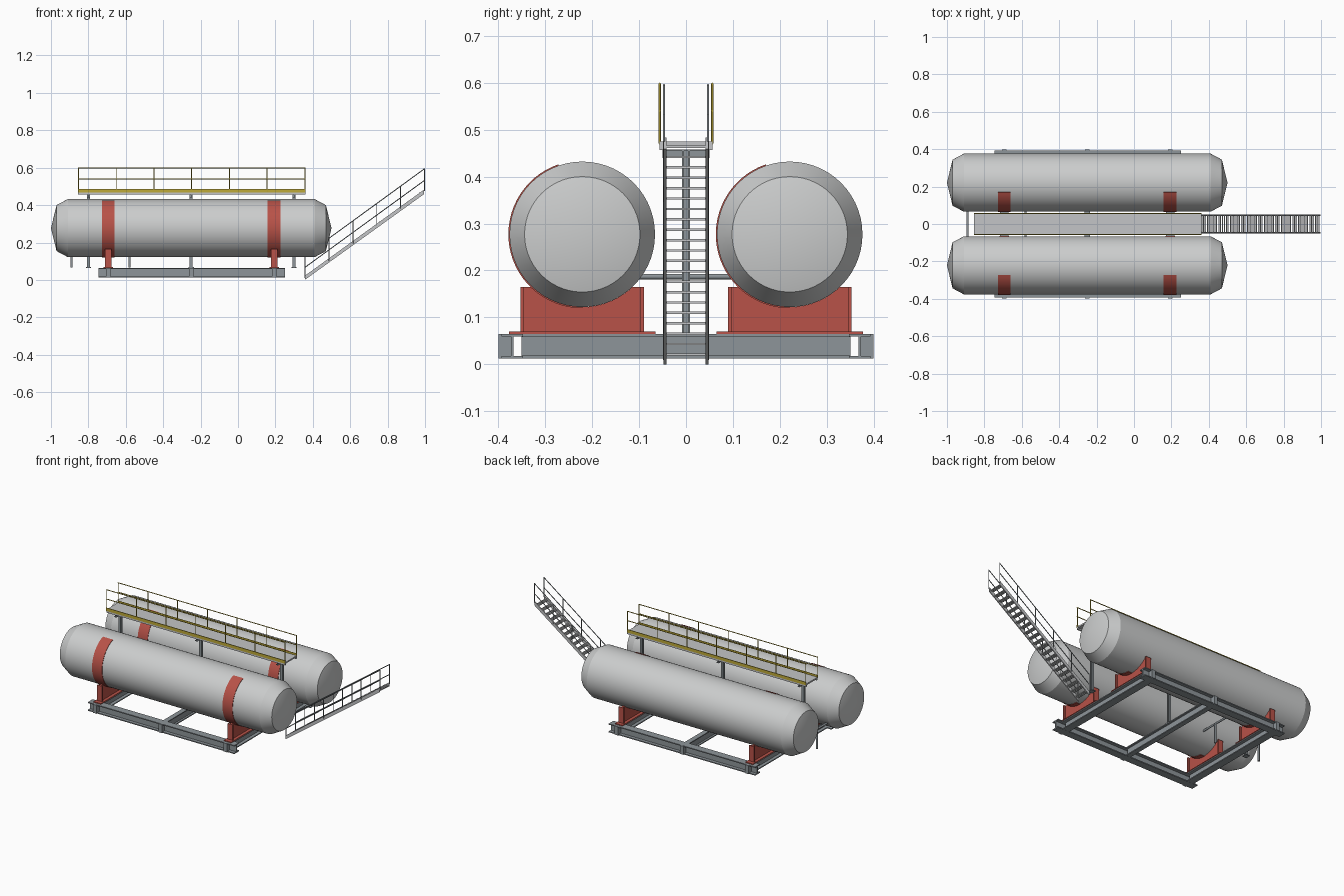
import bpy, bmesh, math
from mathutils import Vector, Matrix

if "Cube" in bpy.data.objects:
    bpy.data.objects.remove(bpy.data.objects["Cube"])


def material(name, rgb):
    m = bpy.data.materials.new(name)
    m.diffuse_color = (*rgb, 1)
    m.use_nodes = True
    m.node_tree.nodes["Principled BSDF"].inputs["Base Color"].default_value = m.diffuse_color
    return m


TANK = material("tank pale grey", (0.60, 0.61, 0.61))
STEEL = material("beam steel grey", (0.27, 0.30, 0.32))
PALE = material("galvanised grey", (0.55, 0.56, 0.57))
RED = material("saddle red", (0.48, 0.085, 0.065))
YELLOW = material("safety yellow", (0.52, 0.40, 0.04))

TANK_Y, TANK_Z, TANK_R = 0.221, 0.277, 0.155
SADDLE_X = (-0.693, 0.193)


def finish(bm, name, mat, smooth=None):
    bmesh.ops.recalc_face_normals(bm, faces=bm.faces)
    me = bpy.data.meshes.new(name)
    bm.to_mesh(me)
    bm.free()
    me.materials.append(mat)
    ob = bpy.data.objects.new(name, me)
    bpy.context.collection.objects.link(ob)
    if smooth:
        bpy.ops.object.select_all(action='DESELECT')
        ob.select_set(True)
        bpy.context.view_layer.objects.active = ob
        bpy.ops.object.shade_smooth_by_angle(angle=math.radians(smooth))
    return ob


def box(bm, x0, x1, y0, y1, z0, z1):
    m = Matrix.Translation(((x0 + x1) / 2, (y0 + y1) / 2, (z0 + z1) / 2))
    bmesh.ops.create_cube(bm, size=1, matrix=m @ Matrix.Diagonal((x1 - x0, y1 - y0, z1 - z0, 1)))


def rod(bm, a, b, r, sides=8):
    a, b = Vector(a), Vector(b)
    d = b - a
    m = Matrix.Translation((a + b) / 2) @ d.to_track_quat('Z', 'Y').to_matrix().to_4x4()
    bmesh.ops.create_cone(bm, cap_ends=True, segments=sides, radius1=r, radius2=r,
                          depth=d.length, matrix=m)


def extrude(bm, pts, d):
    """Close a planar outline and sweep it along d."""
    d = Vector(d)
    a = [bm.verts.new(p) for p in pts]
    b = [bm.verts.new(Vector(p) + d) for p in pts]
    bm.faces.new(a)
    bm.faces.new(b[::-1])
    for i in range(len(a)):
        j = (i + 1) % len(a)
        bm.faces.new((a[i], b[i], b[j], a[j]))


def i_beam(bm, along, start, end, centre, width, z0, z1, t=0.006):
    for w, lo, hi in ((width, z0, z0 + t), (t, z0 + t, z1 - t), (width, z1 - t, z1)):
        c0, c1 = centre - w / 2, centre + w / 2
        if along == 'x':
            box(bm, start, end, c0, c1, lo, hi)
        else:
            box(bm, c0, c1, start, end, lo, hi)


# Tanks: turned profile with bevelled shoulders and shallow cone ends
profile = ((-1.0, 0), (-0.97, 0.123), (-0.91, TANK_R), (0.41, TANK_R), (0.47, 0.123), (0.5, 0))
for side, label in ((-1, "front"), (1, "rear")):
    bm = bmesh.new()
    vs = [bm.verts.new((x, 0, r)) for x, r in profile]
    es = [bm.edges.new(p) for p in zip(vs, vs[1:])]
    bmesh.ops.spin(bm, geom=vs + es, cent=(0, 0, 0), axis=(1, 0, 0), angle=2 * math.pi, steps=56)
    bmesh.ops.remove_doubles(bm, verts=bm.verts, dist=1e-4)
    bmesh.ops.translate(bm, verts=bm.verts, vec=(0, side * TANK_Y, TANK_Z))
    finish(bm, label + "_tank", TANK, 25)

    # Wrap plates on the front half of each tank
    bm = bmesh.new()
    for sx in SADDLE_X:
        angles = [math.radians(19 + 161 * i / 30) for i in range(31)]
        ring = [(a, TANK_R + 0.0025) for a in angles] + [(a, TANK_R - 0.003) for a in angles[::-1]]
        extrude(bm, [(sx - 0.034, side * TANK_Y - r * math.sin(a), TANK_Z + r * math.cos(a))
                     for a, r in ring], (0.068, 0, 0))
    finish(bm, label + "_wrap_plates", RED, 25)

    # Saddles: cradle web, end flanges, base plate
    bm = bmesh.new()
    half, top, bottom = 0.132, 0.165, 0.070
    reach = math.acos((TANK_Z - top) / TANK_R)
    arc = [reach - 2 * reach * i / 20 for i in range(21)]
    for sx in SADDLE_X:
        yc = side * TANK_Y
        outline = [(-half, bottom), (half, bottom), (half, top)]
        outline += [(TANK_R * math.sin(a), TANK_Z - TANK_R * math.cos(a)) for a in arc]
        outline += [(-half, top)]
        extrude(bm, [(sx - 0.006, yc + y, z) for y, z in outline], (0.012, 0, 0))
        for e in (-1, 1):
            c = yc + e * (half - 0.004)
            box(bm, sx - 0.017, sx + 0.017, c - 0.004, c + 0.004, bottom, top)
        box(bm, sx - 0.025, sx + 0.025, yc - 0.156, yc + 0.156, 0.065, bottom)
    finish(bm, label + "_saddles", RED)

# Skid frame of long and cross I-beams
bm = bmesh.new()
for s in (-1, 1):
    i_beam(bm, 'x', -0.745, 0.25, s * 0.37, 0.046, 0.012, 0.065)
finish(bm, "long_skid_beams", STEEL)
bm = bmesh.new()
for x, w in ((SADDLE_X[0], 0.046), (-0.25, 0.03), (SADDLE_X[1], 0.046)):
    i_beam(bm, 'y', -0.35, 0.35, x, w, 0.0125, 0.0645)
    for s in (-1, 1):  # stub ends and stiffeners outside the long beams
        y0, y1 = sorted((s * 0.373, s * 0.399))
        box(bm, x - 0.012, x + 0.012, y0, y1, 0.0125, 0.0645)
finish(bm, "cross_skid_beams", STEEL)

# Walkway columns with foot plates
bm = bmesh.new()
for x in (-0.80, -0.25, 0.30):
    i_beam(bm, 'y', -0.05, 0.05, x, 0.016, 0.44, 0.458, 0.003)
    for s in (-1, 1):
        box(bm, x - 0.008, x + 0.008, s * 0.006 - 0.002, s * 0.006 + 0.002, 0.067, 0.456)
    box(bm, x - 0.002, x + 0.002, -0.006, 0.006, 0.067, 0.456)
    box(bm, x - 0.014, x + 0.014, -0.016, 0.016, 0.064, 0.068)
finish(bm, "walkway_columns", STEEL)

# Transfer pipes: header between the tanks with a drop leg
bm = bmesh.new()
for x in (-0.89, -0.58):
    rod(bm, (x, -0.10, 0.187), (x, 0.10, 0.187), 0.006, 12)
    rod(bm, (x, 0, 0.187), (x, 0, 0.067), 0.006, 12)
finish(bm, "transfer_pipes", STEEL, 40)

# Walkway deck
X0, X1 = -0.855, 0.36
bm = bmesh.new()
box(bm, X0, X1, -0.056, 0.056, 0.466, 0.475)
for s in (-1, 1):
    box(bm, X0, X1, s * 0.052 - 0.004, s * 0.052 + 0.004, 0.457, 0.470)
finish(bm, "walkway_deck", PALE)

# Toe boards and guard rails
bm = bmesh.new()
for s in (-1, 1):
    y = s * 0.0565
    box(bm, X0, X1, y - 0.0015, y + 0.0015, 0.468, 0.487)
finish(bm, "toe_boards", YELLOW)
bm = bmesh.new()
for s in (-1, 1):
    y = s * 0.056
    for z in (0.54, 0.5975):
        rod(bm, (X0, y, z), (X1, y, z), 0.0025)
    for i in range(7):
        x = X0 + 0.0025 + (X1 - X0 - 0.005) * i / 6
        rod(bm, (x, y, 0.47), (x, y, 0.5975), 0.0025)
finish(bm, "walkway_guard_rails", YELLOW, 50)

# Stair: sloped stringers, treads, handrails
SX0, SX1, RISE = 0.357, 0.995, 0.465


def slope(x):
    return RISE * (x - SX0) / (SX1 - SX0)


bm = bmesh.new()
for s in (-1, 1):
    y = s * 0.045 - 0.003
    extrude(bm, [(SX0, y, 0), (SX0, y, 0.022), (SX1, y, RISE + 0.018), (SX1, y, RISE - 0.006)],
            (0, 0.006, 0))
finish(bm, "stair_stringers", PALE)

bm = bmesh.new()
N = 21
for i in range(N):
    x = SX0 + (SX1 - SX0) * (i + 0.5) / N
    z = slope(x) + 0.010
    for k in (-1, 0, 1):  # grating bars of each tread
        box(bm, x + k * 0.009 - 0.003, x + k * 0.009 + 0.003, -0.043, 0.043, z - 0.0025, z + 0.0025)
finish(bm, "stair_treads", PALE)

bm = bmesh.new()
for s in (-1, 1):
    y = s * 0.047
    for h in (0.068, 0.130):
        rod(bm, (SX0 + 0.002, y, h), (SX1 + 0.003, y, RISE + h), 0.0025)
    for i in range(6):
        x = SX0 + 0.002 + (SX1 - SX0) * i / 5
        rod(bm, (x, y, slope(x) + 0.008), (x, y, slope(x) + 0.130), 0.0025)
finish(bm, "stair_handrails", STEEL, 50)
